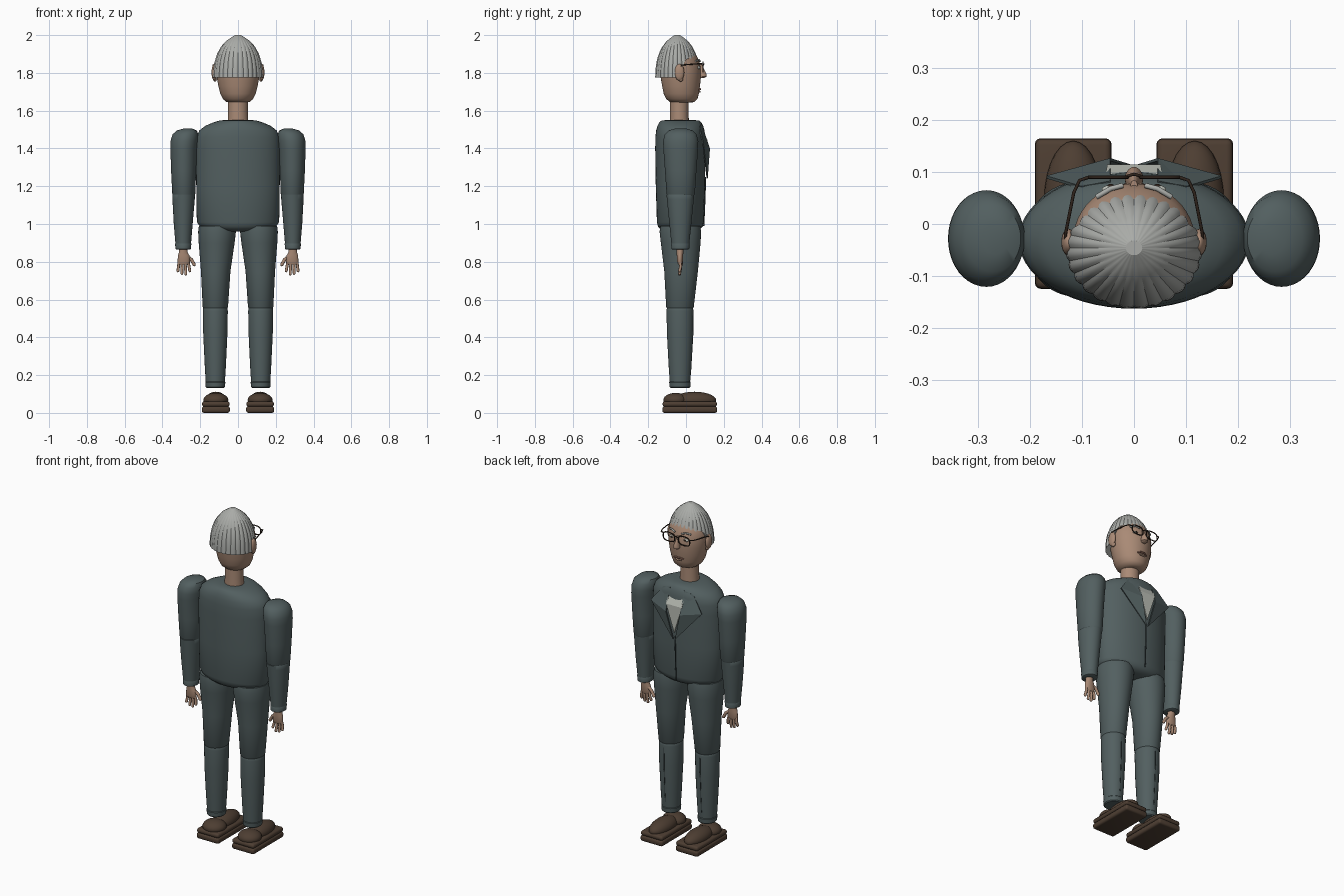
import bpy, bmesh, math
from mathutils import Vector

if "Cube" in bpy.data.objects:
    bpy.data.objects.remove(bpy.data.objects["Cube"])


def material(name, rgb):
    m = bpy.data.materials.new(name)
    m.diffuse_color = (*rgb, 1)
    m.use_nodes = True
    m.node_tree.nodes["Principled BSDF"].inputs["Base Color"].default_value = m.diffuse_color
    return m


SUIT = material("suit grey green", (0.085, 0.115, 0.117))
SKIN = material("skin", (0.40, 0.255, 0.18))
HAIR = material("grey hair", (0.40, 0.41, 0.39))
SHOE = material("shoe brown", (0.075, 0.048, 0.032))
SHIRT = material("shirt white", (0.50, 0.52, 0.47))
FRAME = material("frame dark brown", (0.03, 0.018, 0.012))
LIP = material("lip brown", (0.22, 0.11, 0.08))
SEAM = material("seam dark", (0.03, 0.042, 0.045))


def finish(name, bm, mat, angle=40):
    bmesh.ops.recalc_face_normals(bm, faces=bm.faces)
    me = bpy.data.meshes.new(name)
    bm.to_mesh(me)
    bm.free()
    ob = bpy.data.objects.new(name, me)
    bpy.context.collection.objects.link(ob)
    me.materials.append(mat)
    bpy.ops.object.select_all(action='DESELECT')
    bpy.context.view_layer.objects.active = ob
    ob.select_set(True)
    if angle:
        bpy.ops.object.shade_smooth_by_angle(angle=math.radians(angle))
    return ob


def skin_rings(bm, rings):
    rows = [[bm.verts.new(p) for p in r] for r in rings]
    n = len(rows[0])
    for a, b in zip(rows, rows[1:]):
        for i in range(n):
            bm.faces.new((a[i], a[(i + 1) % n], b[(i + 1) % n], b[i]))
    bm.faces.new(rows[0][::-1])
    bm.faces.new(rows[-1])


def loft(name, rings, mat, n=40):
    """Stacked ellipses, each (z, centre x, centre y, radius x, radius y)."""
    bm = bmesh.new()
    skin_rings(bm, [[(cx + rx * math.cos(k * math.tau / n), cy + ry * math.sin(k * math.tau / n), z)
                     for k in range(n)] for z, cx, cy, rx, ry in rings])
    return finish(name, bm, mat)


def ball(name, c, r, mat, seg=20):
    bm = bmesh.new()
    bmesh.ops.create_uvsphere(bm, u_segments=seg, v_segments=seg // 2, radius=1)
    for v in bm.verts:
        v.co = Vector([c[i] + r[i] * v.co[i] for i in range(3)])
    return finish(name, bm, mat)


def box(name, c, size, mat, bevel):
    bm = bmesh.new()
    bmesh.ops.create_cube(bm, size=1)
    for v in bm.verts:
        v.co = Vector([c[i] + size[i] * v.co[i] for i in range(3)])
    bmesh.ops.bevel(bm, geom=bm.edges[:], offset=bevel, segments=3, affect='EDGES', profile=0.5)
    return finish(name, bm, mat)


def tube(name, pts, r, mat, closed=False):
    cu = bpy.data.curves.new(name, 'CURVE')
    cu.dimensions = '3D'
    cu.bevel_depth, cu.bevel_resolution, cu.use_fill_caps = r, 2, True
    sp = cu.splines.new('POLY')
    sp.points.add(len(pts) - 1)
    for q, p in zip(sp.points, pts):
        q.co = (*p, 1)
    sp.use_cyclic_u = closed
    ob = bpy.data.objects.new(name, cu)
    bpy.context.collection.objects.link(ob)
    cu.materials.append(mat)
    return ob


def plate(name, pts, faces, mat, thick):
    bm = bmesh.new()
    vs = [bm.verts.new(p) for p in pts]
    for f in faces:
        bm.faces.new([vs[i] for i in f])
    ob = finish(name, bm, mat, 0)
    mod = ob.modifiers.new("thickness", 'SOLIDIFY')
    mod.thickness, mod.offset = thick, 0
    return ob


# Jacket body
loft("jacket_body", [(z, 0, -.03, rx, ry) for z, rx, ry in (
    (.96, .10, .07), (.968, .16, .10), (.985, .20, .118), (1.01, .218, .124), (1.2, .221, .130),
    (1.4, .222, .133), (1.46, .219, .132), (1.495, .205, .128), (1.52, .172, .121),
    (1.538, .130, .111), (1.547, .10, .10), (1.551, .07, .07))], SUIT, 56)
tube("jacket_front_seam", [(0, .094, .99), (0, .101, 1.15), (0, .103, 1.25)], .003, SEAM)

# Shirt front and lapels
plate("shirt_front", [(-.055, .070, 1.535), (.055, .070, 1.535), (.052, .112, 1.44), (.0, .110, 1.28),
                      (-.052, .112, 1.44)], [(0, 1, 2, 4), (4, 2, 3)], SHIRT, .006)
for s, side in ((1, "left"), (-1, "right")):
    plate(side + "_lapel", [(s * .045, .080, 1.53), (s * .10, .070, 1.515), (s * .168, .090, 1.425),
                            (s * .006, .112, 1.24), (s * .045, .124, 1.40)],
          [(0, 1, 4), (1, 2, 4), (2, 3, 4)], SUIT, .006)

# Neck and head
loft("neck", [(1.53, 0, -.035, .055, .05), (1.6, 0, -.035, .052, .049), (1.68, 0, -.035, .052, .049)], SKIN)
loft("head", [(z, 0, cy, rx, ry) for z, cy, rx, ry in (
    (1.642, -.02, .045, .05), (1.647, -.02, .063, .066), (1.662, -.022, .08, .083), (1.69, -.025, .094, .093),
    (1.73, -.026, .104, .10), (1.78, -.028, .113, .107), (1.83, -.031, .117, .109), (1.87, -.036, .113, .103),
    (1.91, -.043, .095, .088), (1.95, -.045, .06, .055), (1.97, -.045, .02, .02))], SKIN, 48)

# Ribbed hair cap, with a raised hairline at the front
profile = ((1.70, .133), (1.80, .132), (1.85, .127), (1.90, .112), (1.94, .090),
           (1.97, .062), (1.99, .033), (2.0, .016))


def cap_radius(z):
    for (a, ra), (b, rb) in zip(profile, profile[1:]):
        if z <= b:
            return ra + (rb - ra) * (z - a) / (b - a)
    return profile[-1][1]


RIBS, STEPS = 28, 12
rings = []
for j in range(STEPS + 1):
    ring = []
    for k in range(RIBS * 4):
        t = k * math.tau / (RIBS * 4)
        rise = min(1, max(0, (math.sin(t) + .05) / .55))
        low = 1.775 + .10 * rise * rise * (3 - 2 * rise)
        z = low + (2.0 - low) * math.sin(j / STEPS * math.pi / 2)
        r = cap_radius(z) * (.965 + .035 * abs(math.sin(t * RIBS / 2)))
        ring.append((r * math.cos(t), -.046 + r * .89 * math.sin(t), z))
    rings.append(ring)
bm = bmesh.new()
skin_rings(bm, rings)
finish("hair_cap", bm, HAIR, 30)

# Nose and mouth
loft("nose", [(1.772, 0, .082, .010, .012), (1.780, 0, .088, .018, .020), (1.792, 0, .087, .017, .023),
              (1.815, 0, .080, .010, .018), (1.845, 0, .072, .007, .012)], SKIN, 20)
tube("mouth", [(-.03, .067, 1.708), (-.015, .074, 1.715), (0, .076, 1.714), (.015, .074, 1.715),
               (.03, .067, 1.708)], .005, LIP)
tube("lower_lip", [(-.018, .069, 1.702), (0, .073, 1.700), (.018, .069, 1.702)], .005, SKIN)

# Spectacle bridge
tube("spectacle_bridge", [(-.013, .092, 1.842), (0, .096, 1.848), (.013, .092, 1.842)], .003, FRAME)

for s, side in ((1, "left"), (-1, "right")):
    # Face details and spectacles
    ball(side + "_ear", (s * .126, -.035, 1.803), (.014, .026, .044), SKIN)
    ball(side + "_earlobe", (s * .122, -.028, 1.768), (.010, .013, .015), SKIN, 12)
    ball(side + "_eye", (s * .045, .066, 1.828), (.017, .009, .009), SHIRT)
    ball(side + "_pupil", (s * .045, .073, 1.828), (.007, .004, .007), FRAME, 12)
    tube(side + "_eyebrow", [(s * .022, .074, 1.862), (s * .045, .068, 1.870), (s * .072, .052, 1.862)], .005, HAIR)
    rim = []
    for k in range(28):
        c, d = math.cos(k * math.tau / 28), math.sin(k * math.tau / 28)
        rim.append((s * (.050 + .038 * math.copysign(abs(c) ** .7, c)), .090,
                    1.832 + .026 * math.copysign(abs(d) ** .7, d)))
    tube(side + "_spectacle_rim", rim, .0032, FRAME, True)
    tube(side + "_spectacle_temple", [(s * .087, .090, 1.845), (s * .105, .084, 1.848), (s * .116, .06, 1.848),
                                      (s * .132, -.02, 1.842), (s * .132, -.04, 1.825)], .0032, FRAME)

    # Sleeves
    loft(side + "_upper_sleeve", [(z, s * cx, -.028, rx, ry) for z, cx, rx, ry in (
        (1.145, .287, .054, .068), (1.16, .287, .061, .075), (1.28, .288, .066, .083), (1.40, .287, .071, .092),
        (1.44, .284, .073, .093), (1.475, .278, .068, .084), (1.495, .271, .053, .064),
        (1.505, .266, .024, .030))], SUIT)
    loft(side + "_lower_sleeve", [(z, s * cx, -.03, rx, ry) for z, cx, rx, ry in (
        (.88, .290, .040, .046), (1.0, .290, .050, .058), (1.13, .288, .059, .071), (1.155, .287, .059, .073),
        (1.17, .287, .048, .06))], SUIT)
    loft(side + "_cuff", [(z, s * .290, -.03, r, r + .006) for z, r in (
        (.865, .036), (.868, .041), (.895, .043), (.90, .040))], SUIT)

    # Hand
    loft(side + "_palm", [(z, s * cx, -.032, rx, ry) for z, cx, rx, ry in (
        (.785, .288, .026, .010), (.80, .287, .033, .015), (.835, .288, .030, .017), (.852, .290, .022, .018),
        (.875, .290, .021, .019))], SKIN, 20)
    for i, (x0, x1, tip) in enumerate(((.264, .255, .752), (.280, .276, .735), (.296, .297, .738), (.312, .318, .752))):
        tube(f"{side}_finger_{i + 1}", [(s * x0, -.032, .80), (s * (x0 + x1) / 2, -.028, (.80 + tip) / 2),
                                        (s * x1, -.034, tip)], .0078, SKIN)
        ball(f"{side}_fingertip_{i + 1}", (s * x1, -.034, tip), (.0078,) * 3, SKIN, 10)
    tube(side + "_thumb", [(s * .272, -.030, .83), (s * .247, -.026, .812), (s * .232, -.026, .785)], .009, SKIN)
    ball(side + "_thumb_tip", (s * .232, -.026, .785), (.009,) * 3, SKIN, 10)

    # Trouser leg
    loft(side + "_upper_trouser", [(z, s * cx, cy, rx, ry) for z, cx, cy, rx, ry in (
        (.545, .120, -.032, .058, .064), (.56, .120, -.032, .067, .073), (.75, .118, -.026, .078, .089),
        (.90, .113, -.028, .095, .105), (.96, .111, -.03, .10, .110), (.99, .110, -.03, .097, .105))], SUIT)
    loft(side + "_lower_trouser", [(z, s * .120, -.032, rx, ry) for z, rx, ry in (
        (.15, .050, .053), (.25, .056, .060), (.42, .064, .069), (.54, .066, .071), (.56, .064, .069),
        (.575, .05, .055))], SUIT)
    loft(side + "_trouser_hem", [(z, s * .120, -.032, r, r + .004) for z, r in (
        (.132, .046), (.137, .051), (.162, .053), (.168, .048))], SUIT)
    tube(side + "_trouser_crease", [(s * .120, .0235, .20), (s * .120, .0365, .42), (s * .120, .0385, .53)], .0025, SEAM)

    # Shoe
    box(side + "_outer_sole", (s * .117, .02, .0175), (.148, .29, .035), SHOE, .012)
    box(side + "_welt", (s * .117, .02, .047), (.146, .288, .028), SHOE, .012)
    ball(side + "_shoe_toe", (s * .117, .045, .066), (.056, .115, .046), SHOE, 28)
    ball(side + "_shoe_heel", (s * .117, -.055, .068), (.066, .065, .038), SHOE, 28)
